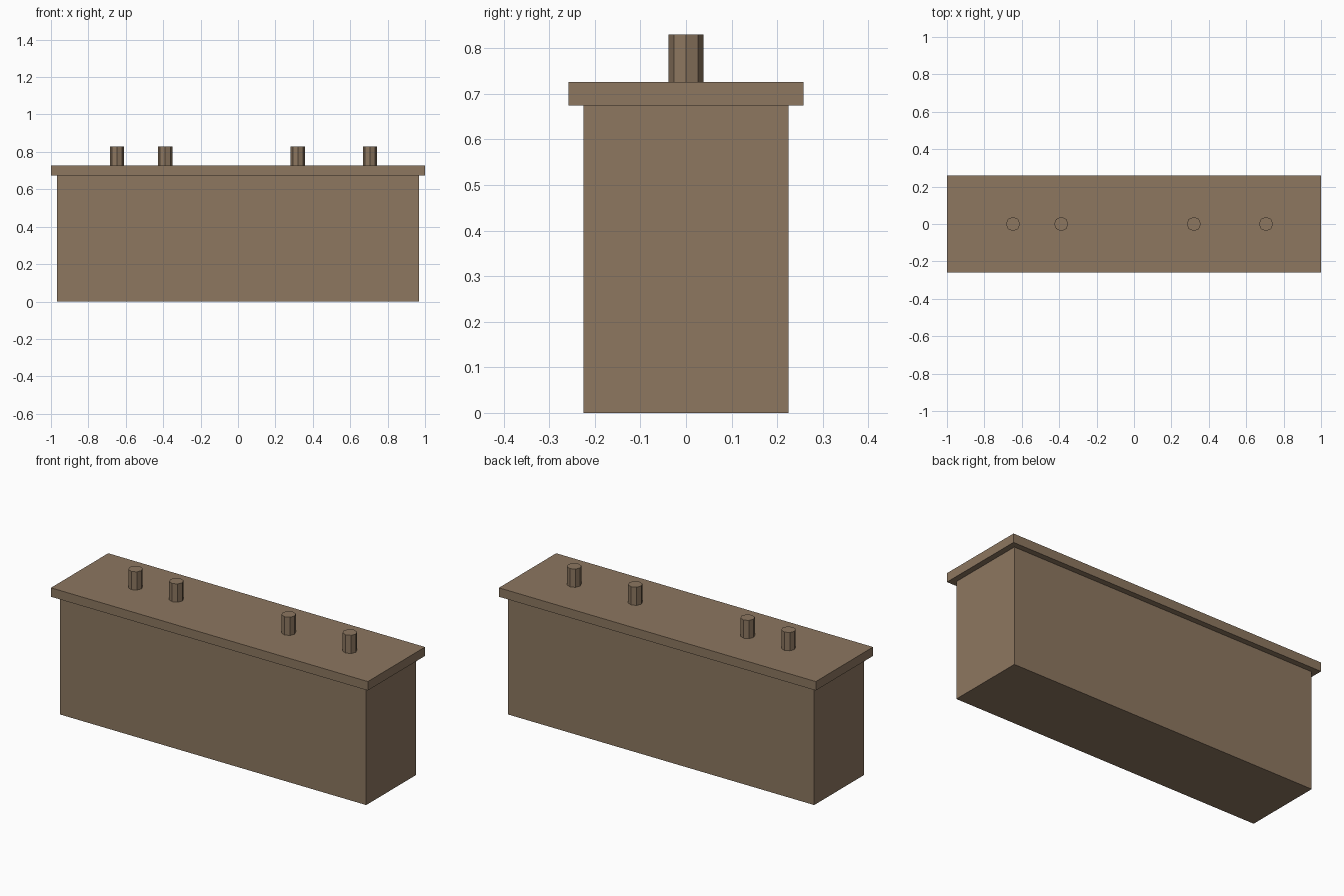
import bpy

# Remove the default object
cube = bpy.data.objects.get("Cube")
if cube:
    bpy.data.objects.remove(cube, do_unlink=True)

# Single flat colour
brown = bpy.data.materials.new("warm_brown")
brown.use_nodes = True
colour = (0.266, 0.184, 0.117, 1.0)
brown.diffuse_color = colour
brown.node_tree.nodes["Principled BSDF"].inputs["Base Color"].default_value = colour

BODY_TOP, LID_TOP, PEG_TOP = 0.675, 0.726, 0.83


def finish(name):
    obj = bpy.context.object
    obj.name = obj.data.name = name
    obj.data.materials.append(brown)
    return obj


def box(name, width, depth, bottom, top):
    bpy.ops.mesh.primitive_cube_add(size=1, location=(0, 0, (bottom + top) / 2))
    obj = finish(name)
    obj.scale = (width, depth, top - bottom)
    bpy.ops.object.transform_apply(location=False, rotation=False, scale=True)


def peg(name, x):
    bpy.ops.mesh.primitive_cylinder_add(
        vertices=8, radius=0.038, depth=PEG_TOP - LID_TOP,
        location=(x, 0, (LID_TOP + PEG_TOP) / 2))
    finish(name)


# Tall body with an overhanging lid
box("body", 1.934, 0.45, 0, BODY_TOP)
box("lid", 2.0, 0.516, BODY_TOP, LID_TOP)

# Row of eight-sided pegs along the lid
for number, x in enumerate((-0.647, -0.389, 0.32, 0.706), 1):
    peg(f"peg_{number}", x)
